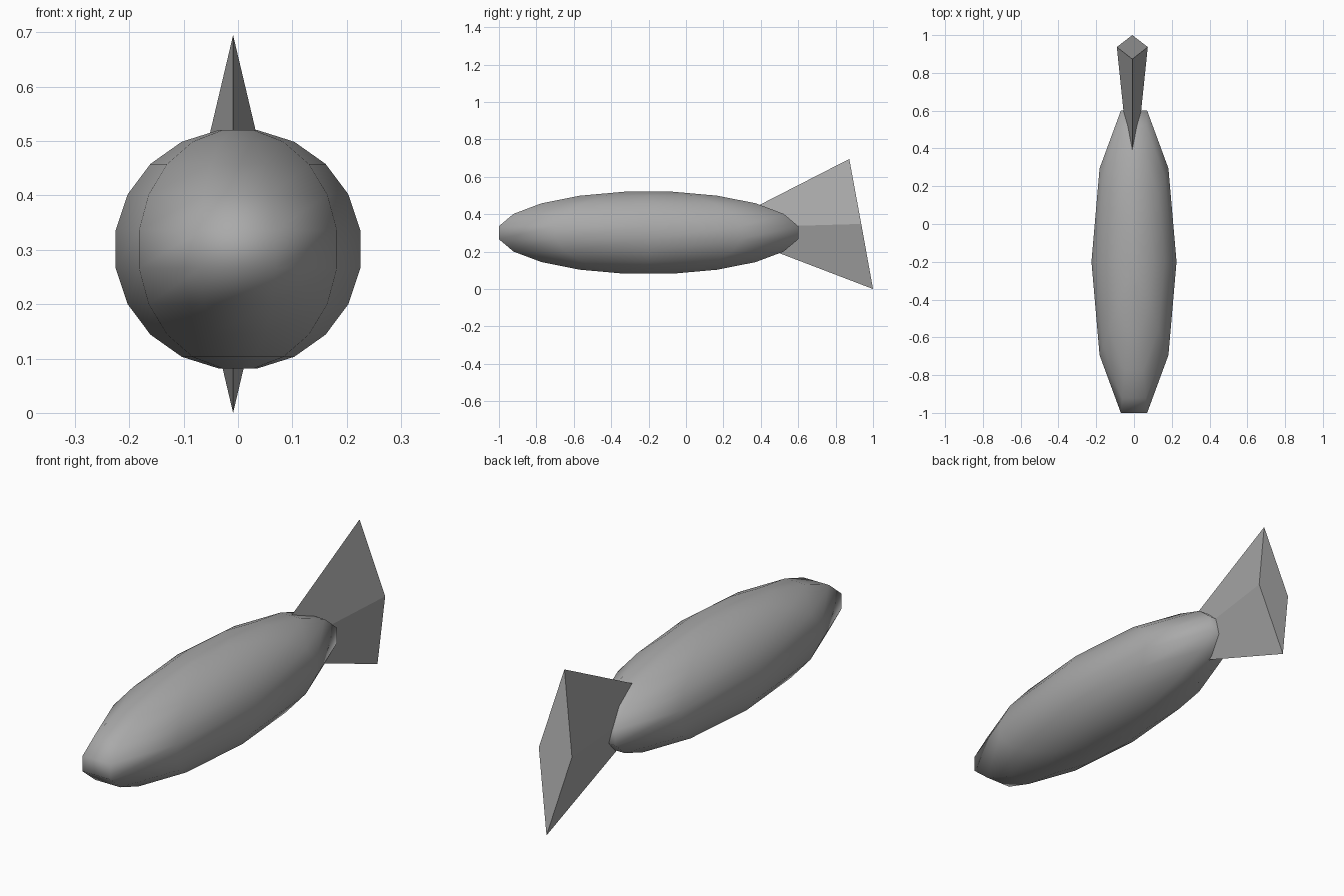
import bpy, bmesh
from math import sin, cos, radians

if "Cube" in bpy.data.objects:
    bpy.data.objects.remove(bpy.data.objects["Cube"])

grey = bpy.data.materials.new("grey")
grey.diffuse_color = (0.4, 0.4, 0.4, 1)
grey.use_nodes = True
grey.node_tree.nodes["Principled BSDF"].inputs["Base Color"].default_value = grey.diffuse_color


def finish(bm, name):
    bmesh.ops.recalc_face_normals(bm, faces=bm.faces)
    mesh = bpy.data.meshes.new(name)
    bm.to_mesh(mesh)
    bm.free()
    mesh.materials.append(grey)
    ob = bpy.data.objects.new(name, mesh)
    bpy.context.collection.objects.link(ob)
    return ob


# body: stretched ten-sided sphere with small flat caps
bm = bmesh.new()
SIDES = 10
rings = []
for k in range(10):
    lat = radians(-81 + 18 * k)
    rings.append([bm.verts.new((0.228 * cos(lat) * cos(radians(36 * i)),
                                -0.2 + 0.852 * cos(lat) * sin(radians(36 * i)),
                                0.301 + 0.222 * sin(lat))) for i in range(SIDES)])
for a, b in zip(rings, rings[1:]):
    for i in range(SIDES):
        j = (i + 1) % SIDES
        bm.faces.new((a[i], a[j], b[j], b[i]))
bm.faces.new(rings[0])
bm.faces.new(rings[-1])
body = finish(bm, "body")
for p in body.data.polygons:
    p.use_smooth = True

# tail fin: flattened four-sided pyramid, tip inside the body
bm = bmesh.new()
X = -0.009
tip = bm.verts.new((X, 0.15, 0.325))
base = [bm.verts.new(c) for c in ((X, 0.873, 0.695), (X + 0.082, 0.937, 0.348),
                                  (X, 1.0, 0.0), (X - 0.082, 0.937, 0.348))]
for i in range(4):
    bm.faces.new((tip, base[i], base[(i + 1) % 4]))
bm.faces.new(base)
finish(bm, "tail_fin")
